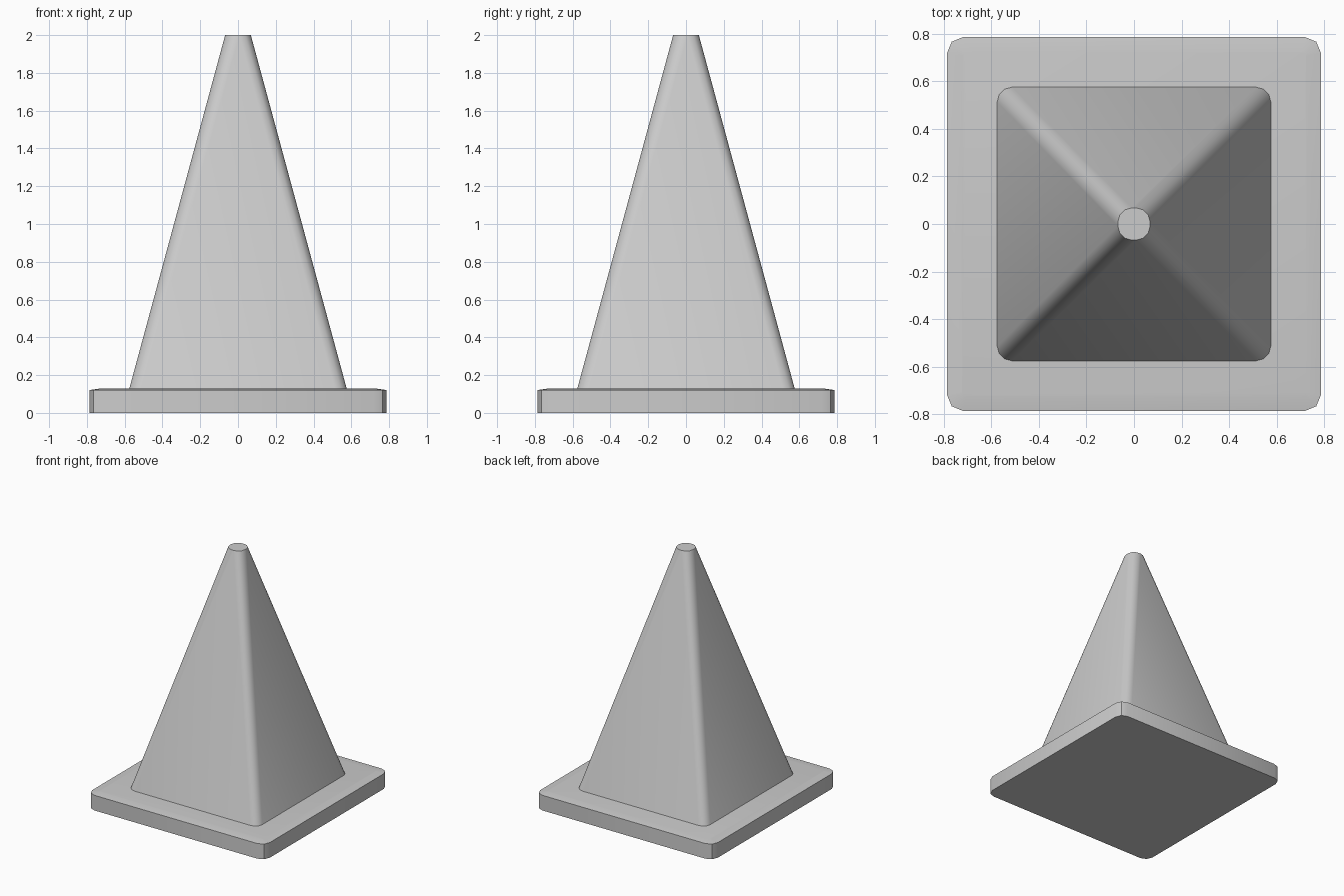
import bpy, bmesh
from math import sin, cos, pi, radians

if "Cube" in bpy.data.objects:
    bpy.data.objects.remove(bpy.data.objects["Cube"])


def ring(bm, half, radius, z, segs):
    """Square loop with rounded corners."""
    c = half - radius
    verts = []
    for k in range(4):
        cx = c if k in (0, 3) else -c
        cy = c if k in (0, 1) else -c
        for i in range(segs + 1):
            a = (k + i / segs) * pi / 2
            verts.append(bm.verts.new((cx + radius * cos(a), cy + radius * sin(a), z)))
    return verts


def loft(name, rings, segs, angle):
    """Skin a stack of (half, radius, z) rings and cap both ends."""
    bm = bmesh.new()
    loops = [ring(bm, h, r, z, segs) for h, r, z in rings]
    n = len(loops[0])
    for a, b in zip(loops, loops[1:]):
        for i in range(n):
            j = (i + 1) % n
            bm.faces.new((a[i], a[j], b[j], b[i]))
    bm.faces.new(loops[0][::-1])
    bm.faces.new(loops[-1])
    mesh = bpy.data.meshes.new(name)
    bm.to_mesh(mesh)
    bm.free()
    obj = bpy.data.objects.new(name, mesh)
    bpy.context.collection.objects.link(obj)
    bpy.ops.object.select_all(action='DESELECT')
    obj.select_set(True)
    bpy.context.view_layer.objects.active = obj
    bpy.ops.object.shade_smooth_by_angle(angle=radians(angle))
    return obj


# Square foot plate with a softly sloped top rim
loft("base_plate", [(0.785, 0.065, 0), (0.785, 0.065, 0.121), (0.725, 0.02, 0.13)], 2, 30)

# Tapering four-sided body with rounded corners, flat-topped
loft("cone_body", [(0.575, 0.062, 0.13), (0.068, 0.06, 2.0)], 3, 40)
